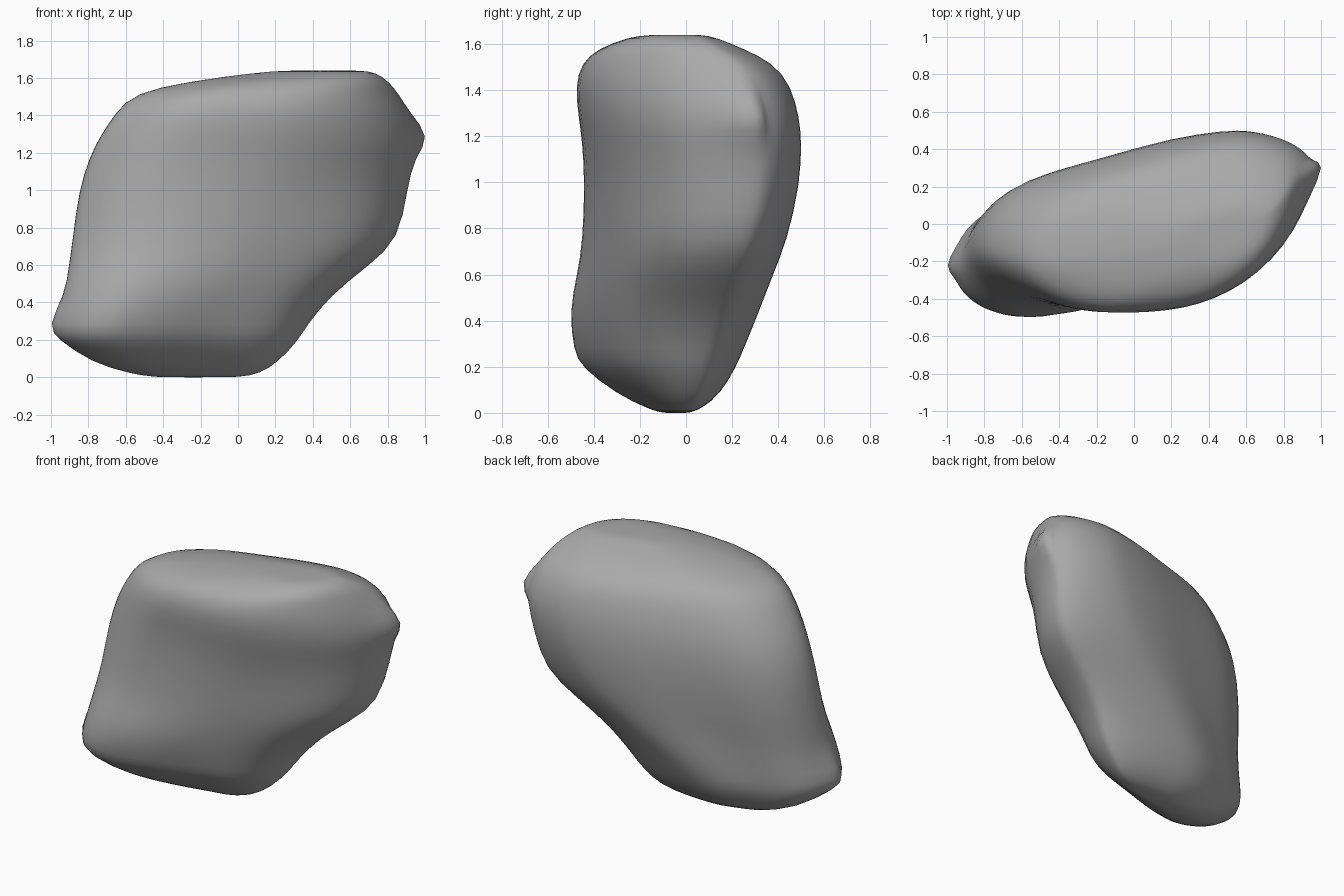
import bpy, bmesh, math

cube = bpy.data.objects.get("Cube")
if cube:
    bpy.data.objects.remove(cube, do_unlink=True)

SIDES = 28
TAU = 2 * math.pi

# Horizontal sections of the boulder: height, left, right, front, back
SECTIONS = [
    (0.0, -.45, .02, -.11, .02),
    (.02, -.58, .12, -.17, .07),
    (.08, -.79, .22, -.3, .15),
    (.2, -.96, .33, -.46, .22),
    (.27, -.98, .37, -.49, .25),
    (.44, -.93, .5, -.51, .32),
    (.6, -.91, .71, -.475, .38),
    (.74, -.89, .87, -.45, .44),
    (1.0, -.86, .91, -.44, .5),
    (1.18, -.8, .95, -.45, .505),
    (1.28, -.75, .96, -.465, .495),
    (1.42, -.66, .92, -.48, .46),
    (1.52, -.56, .86, -.45, .38),
    (1.58, -.28, .81, -.38, .25),
    (1.63, .1, .74, -.25, .13),
    (1.64, .25, .66, -.16, .07),
]


def swell(z, on_right, on_back):
    """How far each quarter of a section swells (+) or flattens (-)."""
    if on_back:
        return 0 if on_right else -.11
    return -.12 * max(0, 1.2 - z) if on_right else .06 * z


def section_point(row, i):
    """Point on a skewed oval through the four outermost points of a section."""
    z, left, right, front, back = row
    width, depth = right - left, back - front
    a = TAU * i / SIDES
    c, s = math.cos(a), math.sin(a)
    # where the front and back bulge most, and where the two side ridges run
    bulge_x = left + width * (min(.75, .45 + .3 * z) if s > 0 else .22 + .17 * z)
    ridge_y = front + depth * (.79 if c > 0 else .35)
    reach = abs(s) + swell(z, c > 0, s > 0) * math.sin(math.pi * c) ** 2
    x = bulge_x + abs(c) * ((right if c > 0 else left) - bulge_x)
    y = ridge_y + reach * ((back if s > 0 else front) - ridge_y)
    return [x, y, z]


# Boulder body: loft the sections and close both ends
bm = bmesh.new()
rings = [[bm.verts.new(section_point(row, i)) for i in range(SIDES)] for row in SECTIONS]
for low, high in zip(rings, rings[1:]):
    for i in range(SIDES):
        j = (i + 1) % SIDES
        bm.faces.new((low[i], low[j], high[j], high[i]))
for ring, flip in ((rings[0], True), (rings[-1], False)):
    middle = bm.verts.new(sum((v.co for v in ring), ring[0].co * 0) / SIDES)
    for i in range(SIDES):
        tri = [ring[i], ring[(i + 1) % SIDES], middle]
        bm.faces.new(tri[::-1] if flip else tri)

# Pointed nubs on the two side ridges
rings[10][0].co.x = 1.08
rings[10][0].co.y = .36
rings[4][SIDES // 2].co.x = -1.05

mesh = bpy.data.meshes.new("boulder")
bm.normal_update()
bm.to_mesh(mesh)
bm.free()
boulder = bpy.data.objects.new("boulder", mesh)
bpy.context.collection.objects.link(boulder)

# Smooth stone surface
mesh.shade_smooth()
smooth = boulder.modifiers.new("smooth_surface", 'SUBSURF')
smooth.levels = smooth.render_levels = 1

# Grey stone
stone = bpy.data.materials.new("grey_stone")
stone.use_nodes = True
grey = (.4, .4, .4, 1)
stone.diffuse_color = grey
stone.node_tree.nodes["Principled BSDF"].inputs["Base Color"].default_value = grey
mesh.materials.append(stone)
